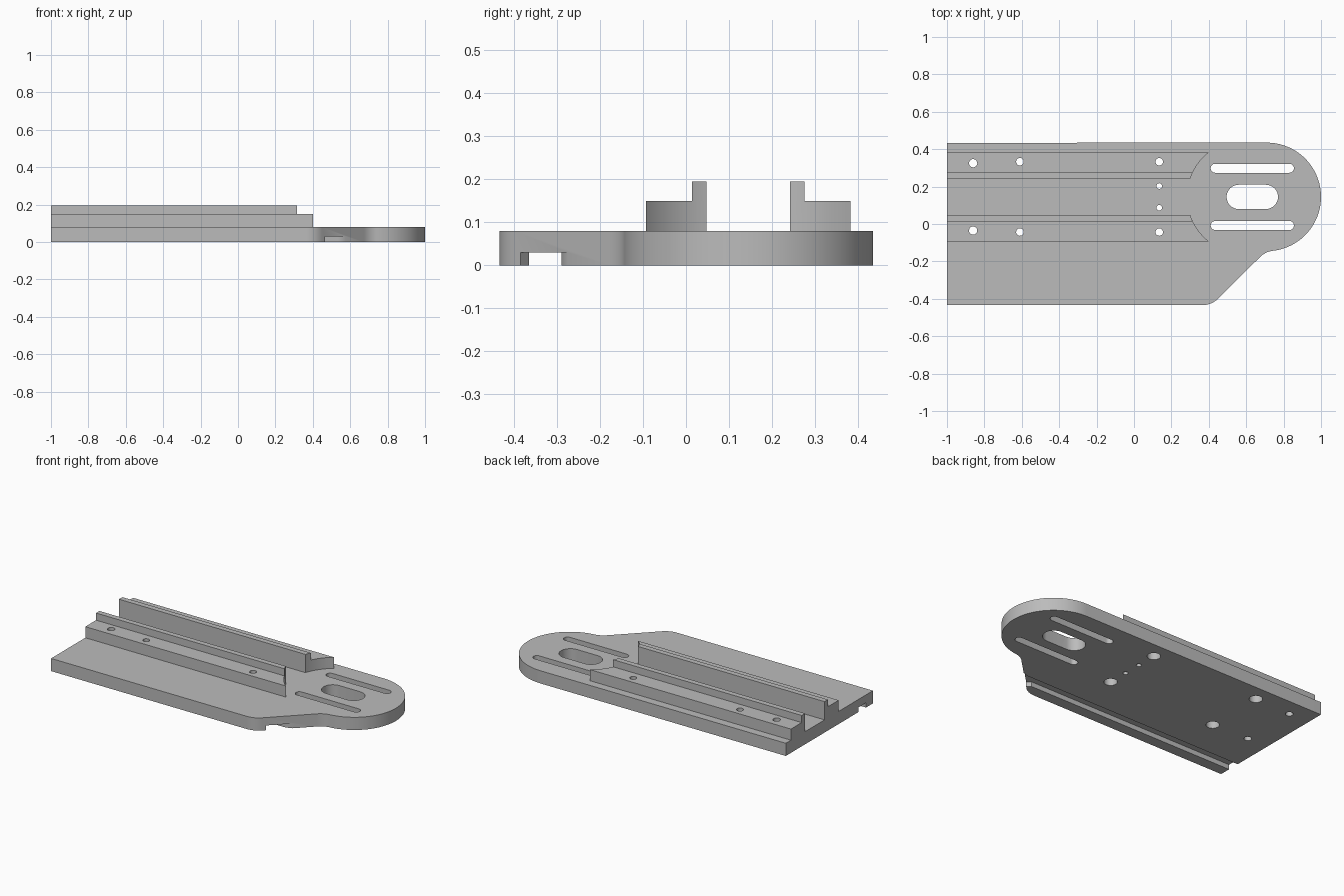
import bpy, bmesh
from math import sin, cos, radians

if "Cube" in bpy.data.objects:
    bpy.data.objects.remove(bpy.data.objects["Cube"], do_unlink=True)

GREY = (0.5, 0.5, 0.5, 1)
metal = bpy.data.materials.new("plain grey")
metal.use_nodes = True
metal.diffuse_color = GREY
metal.node_tree.nodes["Principled BSDF"].inputs["Base Color"].default_value = GREY

MID = 0.145          # y of the rail and slot axis
THICK = 0.08         # plate thickness


def arc(cx, cy, r, start, end, n=16):
    steps = [radians(start + (end - start) * i / n) for i in range(n + 1)]
    return [(cx + r * cos(a), cy + r * sin(a)) for a in steps]


def slot(x0, x1, y, r):
    return arc(x1 - r, y, r, -90, 90) + arc(x0 + r, y, r, 90, 270)


def hole(x, y, r):
    return arc(x, y, r, 0, 360, 32)[:-1]


def prisms(name, outlines, z0, z1):
    """One object made of upright prisms over the given outlines."""
    bm = bmesh.new()
    for outline in outlines:
        face = bm.faces.new([bm.verts.new((x, y, z0)) for x, y in outline])
        grown = bmesh.ops.extrude_face_region(bm, geom=[face])["geom"]
        verts = [g for g in grown if isinstance(g, bmesh.types.BMVert)]
        bmesh.ops.translate(bm, verts=verts, vec=(0, 0, z1 - z0))
    bmesh.ops.recalc_face_normals(bm, faces=bm.faces)
    mesh = bpy.data.meshes.new(name)
    bm.to_mesh(mesh)
    bm.free()
    mesh.materials.append(metal)
    obj = bpy.data.objects.new(name, mesh)
    bpy.context.collection.objects.link(obj)
    return obj


def boolean(obj, other, operation="DIFFERENCE"):
    mod = obj.modifiers.new("cut", "BOOLEAN")
    mod.operation = operation
    mod.solver = "EXACT"
    mod.object = other
    bpy.ops.object.select_all(action="DESELECT")
    obj.select_set(True)
    bpy.context.view_layer.objects.active = obj
    bpy.ops.object.modifier_apply(modifier=mod.name)


# Base plate: round nose, concave blend, diagonal shoulder
outline = ([(-1, -0.434), (-1, 0.434)]
           + arc(0.71, MID, 0.29, 90, -83.3, 48)
           + arc(0.758, -0.262, 0.12, 96.7, 135, 10)[1:]
           + arc(0.365, -0.314, 0.12, -45, -90, 10))
plate = prisms("base_plate", [outline], 0, THICK)

# Stepped rails, mirrored about the axis, with a concave scooped end
def rail_outline(side, inner, outer):
    end = []
    for i in range(13):
        d = inner + (outer - inner) * i / 12
        end.append((0.587 - (0.3026 ** 2 - d * d) ** 0.5, MID + side * d))
    return [(-1, MID + side * outer), (-1, MID + side * inner)] + end


rails = []
for side, label in ((1, "back"), (-1, "front")):
    rail = prisms(label + "_rail", [rail_outline(side, 0.097, 0.238)], THICK, 0.15)
    lip = prisms("lip", [rail_outline(side, 0.097, 0.131)], 0.12, 0.195)
    boolean(rail, lip, "UNION")
    bpy.data.objects.remove(lip, do_unlink=True)
    rails.append(rail)

# Through slots and holes, shared by plate and rails
through = [slot(0.495, 0.77, MID, 0.065)]
bores = []
for side in (1, -1):
    through += [slot(0.41, 0.855, MID + side * 0.153, 0.024),
                hole(-0.86, MID + side * 0.18, 0.022),
                hole(0.135, MID + side * 0.058, 0.015)]
    for x in (-0.61, 0.135):
        through.append(hole(x, MID + side * 0.188, 0.02))
        bores.append(hole(x, MID + side * 0.188, 0.038))

# Underside groove with a flared mouth at the diagonal edge
groove = [(-1.1, -0.365), (0.44, -0.365), (0.465, -0.385), (0.62, -0.385),
          (0.62, -0.265), (0.575, -0.275), (0.535, -0.29), (-1.1, -0.29)]

hole_cutter = prisms("hole_cutter", through, -0.1, 0.3)
bore_cutter = prisms("bore_cutter", bores, -0.1, 0.045)
groove_cutter = prisms("groove_cutter", [groove], -0.1, 0.03)
for cutter in (hole_cutter, bore_cutter, groove_cutter):
    boolean(plate, cutter)
for rail in rails:
    boolean(rail, hole_cutter)
for cutter in (hole_cutter, bore_cutter, groove_cutter):
    bpy.data.objects.remove(cutter, do_unlink=True)

# Smooth curved walls, keep edges crisp
for obj in [plate] + rails:
    bpy.ops.object.select_all(action="DESELECT")
    obj.select_set(True)
    bpy.context.view_layer.objects.active = obj
    bpy.ops.object.shade_smooth_by_angle(angle=radians(25))
